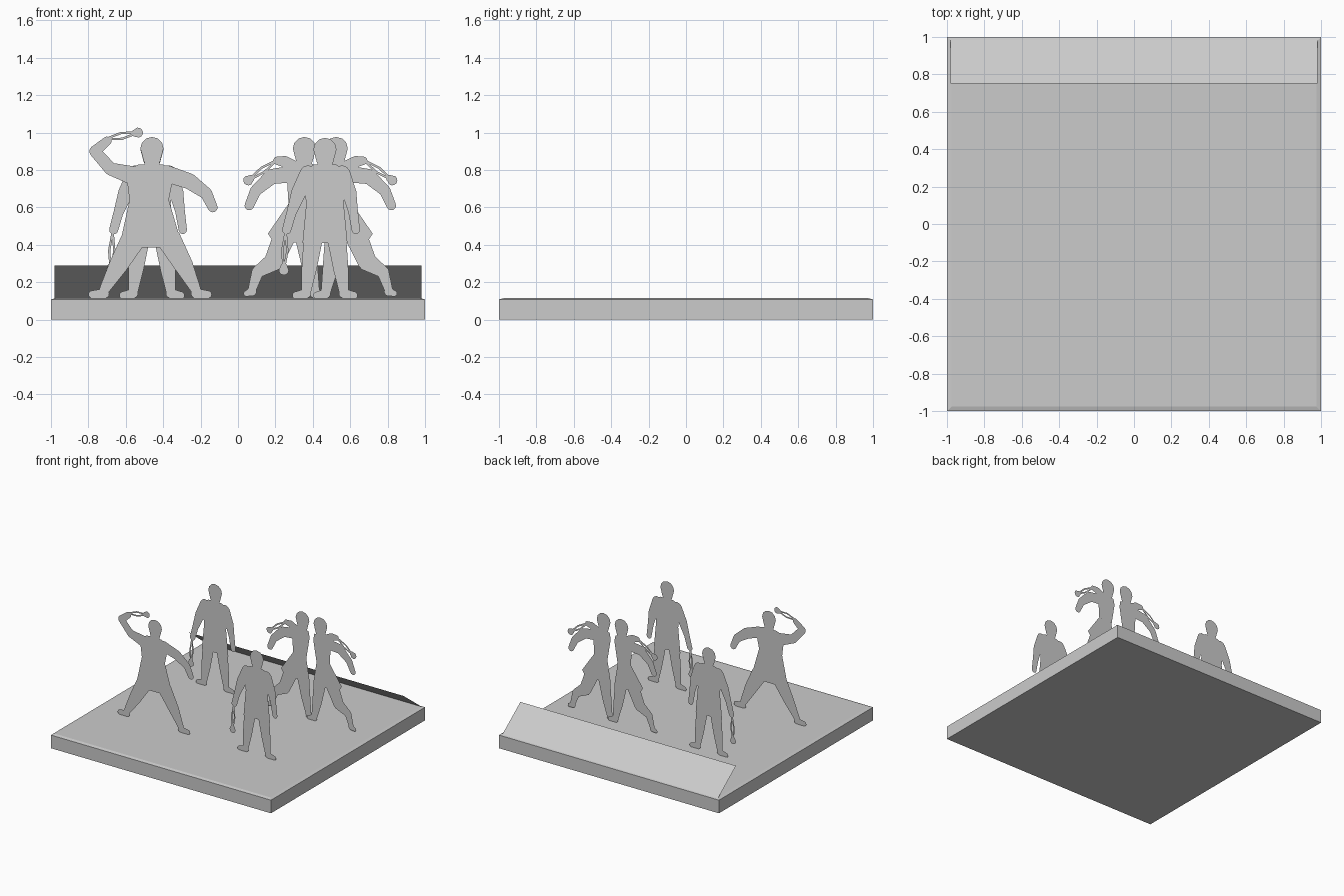
import bpy, bmesh, math
from mathutils import Vector
from mathutils.geometry import delaunay_2d_cdt

if "Cube" in bpy.data.objects:
    bpy.data.objects.remove(bpy.data.objects["Cube"])

grey = bpy.data.materials.new("plain grey")
grey.use_nodes = True
colour = (0.6, 0.6, 0.6, 1)
grey.diffuse_color = colour
grey.node_tree.nodes["Principled BSDF"].inputs["Base Color"].default_value = colour

GROUND = 0.115


def add_object(name, bm):
    mesh = bpy.data.meshes.new(name)
    bm.to_mesh(mesh)
    bm.free()
    mesh.materials.append(grey)
    obj = bpy.data.objects.new(name, mesh)
    bpy.context.collection.objects.link(obj)
    return obj


def arc(centre, radius, start, sweep, steps):
    angles = [start + sweep * i / steps for i in range(steps + 1)]
    return [centre + radius * Vector((math.cos(a), math.sin(a))) for a in angles]


def limb(*stations):
    """Rounded tapering strip through stations of (x, z, radius)."""
    shapes = []
    for (ax, az, ar), (bx, bz, br) in zip(stations, stations[1:]):
        a, b = Vector((ax, az)), Vector((bx, bz))
        turn = math.atan2(bz - az, bx - ax)
        quarter = math.pi / 2
        shapes.append(arc(a, ar, turn + quarter, math.pi, 6)
                      + arc(b, br, turn - quarter, math.pi, 6))
    return shapes


def panel(*corners):
    return [[Vector(c) for c in corners]]


def sling(hand, stone, bow):
    """Two thin cords from a hand to a round stone."""
    hand, stone = Vector(hand), Vector(stone)
    along = stone - hand
    side = Vector((-along.y, along.x)).normalized() * bow
    middle = hand + along / 2
    cord = 0.006
    shapes = limb((*stone, 0.027), (*(stone - along * 0.08), 0.02))
    for sign in (-1, 1):
        shapes += limb((*hand, cord), (*(middle + side * sign), cord), (*stone, cord))
    return shapes


def head(x, z):
    """Capped head on a neck, with a slight jaw."""
    return (limb((x, z + 0.015, 0.062), (x, z - 0.03, 0.05))
            + limb((x, z, 0.035), (x, z - 0.1, 0.042)))


def cutout(name, shapes, offset_x, y, mirror=False):
    """Merge overlapping outlines into one flat upright figure."""
    points, faces = [], []
    for shape in shapes:
        if mirror:
            shape = [Vector((-p.x, p.y)) for p in shape]
        area = sum(p.cross(q) for p, q in zip(shape, shape[1:] + shape[:1]))
        if area < 0:
            shape = shape[::-1]
        faces.append(list(range(len(points), len(points) + len(shape))))
        points += shape
    verts, _, tris, _, _, sources = delaunay_2d_cdt(points, [], faces, 0, 1e-5)
    bm = bmesh.new()
    made = [bm.verts.new((v.x + offset_x, y, max(v.y, GROUND))) for v in verts]
    for tri, source in zip(tris, sources):
        if source:
            bm.faces.new([made[i] for i in tri])
    loose = [v for v in bm.verts if not v.link_faces]
    bmesh.ops.delete(bm, geom=loose, context="VERTS")
    bmesh.ops.dissolve_degenerate(bm, dist=1e-5, edges=bm.edges[:])
    return add_object(name, bm)


# Base slab with a slightly raised top
bm = bmesh.new()
bmesh.ops.create_cube(bm, size=2)
for v in bm.verts:
    v.co.z = 0.108 if v.co.z > 0 else 0
top = [f for f in bm.faces if f.normal.z > 0.9]
bmesh.ops.inset_region(bm, faces=top, thickness=0.035)
bmesh.ops.translate(bm, verts=top[0].verts[:], vec=(0, 0, GROUND - 0.108))
add_object("base_slab", bm)

# Leaning board along the back edge
bm = bmesh.new()
board = [(-0.98, 0.985, 0.112), (0.98, 0.985, 0.112), (0.98, 0.75, 0.29), (-0.98, 0.75, 0.29)]
bm.faces.new([bm.verts.new(c) for c in reversed(board)])
add_object("back_board", bm)

# Standing figure, arms hanging, sling at the side
standing = (
    head(0, 0.895)
    + panel((-.06, .83), (.06, .83), (.12, .79), (.10, .62), (.12, .41), (-.12, .41), (-.10, .62), (-.12, .79))
    + limb((-.09, .78, .045), (-.14, .68, .04), (-.18, .57, .026), (-.205, .48, .024))
    + limb((.09, .78, .045), (.13, .68, .038), (.15, .58, .026), (.165, .48, .022))
    + limb((-.065, .42, .05), (-.085, .27, .04), (-.10, .15, .025))
    + limb((-.10, .14, .026), (-.155, .13, .02))
    + limb((.065, .42, .05), (.085, .27, .04), (.10, .15, .025))
    + limb((.10, .14, .026), (.155, .13, .02))
    + sling((-.21, .47), (-.22, .265), .014)
)

# Striding figure, one arm swinging a sling behind
striding = (
    head(.085, .9)
    + panel((.03, .83), (.13, .84), (.18, .78), (.17, .62), (.28, .46), (.26, .43), (.18, .41), (.02, .42), (.05, .6), (.02, .78))
    + limb((.12, .80, .04), (.19, .845, .03), (.23, .85, .022))
    + limb((.14, .78, .045), (.26, .765, .04), (.345, .69, .03), (.38, .61, .025))
    + limb((.19, .45, .06), (.25, .31, .05), (.335, .255, .032), (.365, .16, .022))
    + limb((.365, .15, .024), (.395, .14, .016))
    + limb((.08, .44, .055), (.055, .28, .042), (.03, .15, .026))
    + limb((.03, .14, .026), (-.02, .13, .018))
    + sling((.23, .855), (.385, .745), .014)
)

# Throwing figure, legs apart and one arm raised
throwing = (
    head(0, .9)
    + panel((-.07, .83), (.06, .83), (.12, .79), (.09, .64), (.16, .40), (.08, .385), (-.06, .385), (-.17, .41), (-.12, .64), (-.14, .8))
    + limb((-.10, .77, .05), (-.22, .805, .034), (-.305, .90, .03), (-.24, .955, .024))
    + limb((.08, .78, .045), (.20, .74, .042), (.29, .675, .032), (.325, .60, .026))
    + limb((-.10, .43, .065), (-.18, .29, .05), (-.255, .16, .027))
    + limb((-.255, .14, .027), (-.32, .135, .02))
    + limb((.09, .43, .065), (.17, .29, .05), (.235, .16, .027))
    + limb((.235, .14, .027), (.30, .135, .02))
    + sling((-.25, .965), (-.075, 1.0), .016)
)

cutout("throwing_figure", throwing, -0.46, -0.42)
cutout("rear_standing_figure", standing, -0.46, 0.36)
cutout("front_standing_figure", standing, 0.465, -0.42)
cutout("left_striding_figure", striding, 0.44, 0.32)
cutout("right_striding_figure", striding, 0.44, 0.33, mirror=True)
